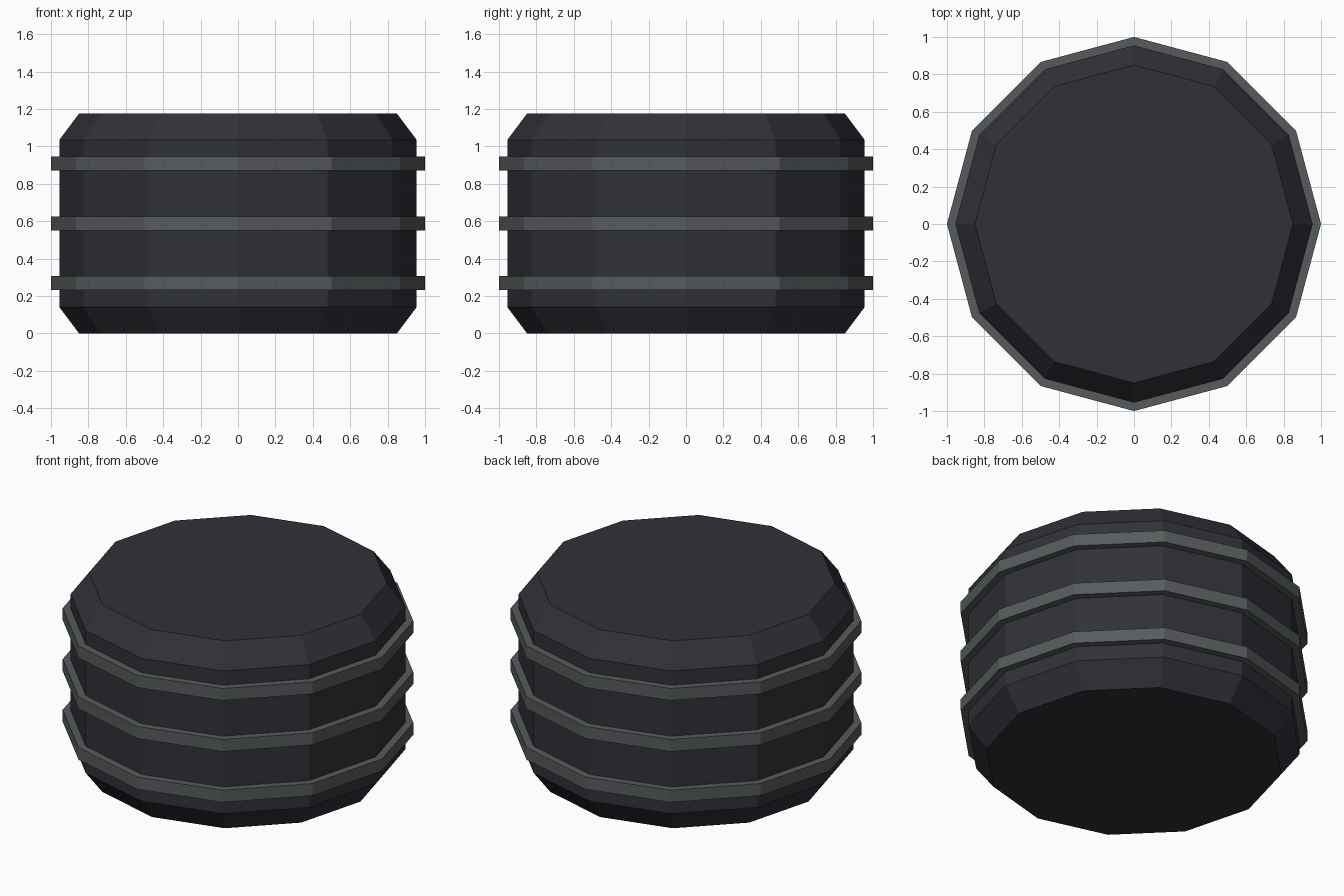
import bpy
import math

SIDES = 12

cube = bpy.data.objects.get("Cube")
if cube:
    bpy.data.objects.remove(cube, do_unlink=True)


def make_material(name, color):
    mat = bpy.data.materials.new(name)
    mat.use_nodes = True
    mat.diffuse_color = color
    mat.node_tree.nodes["Principled BSDF"].inputs["Base Color"].default_value = color
    return mat


def lathe(name, profile, mat, closed=False):
    """Turn a (radius, height) profile, listed bottom to top, into a faceted solid."""
    verts = [(r * math.cos(math.tau * i / SIDES), r * math.sin(math.tau * i / SIDES), z)
             for r, z in profile for i in range(SIDES)]
    rows = len(profile)
    faces = []
    for k in range(rows if closed else rows - 1):
        low, high = k * SIDES, (k + 1) % rows * SIDES
        for i in range(SIDES):
            j = (i + 1) % SIDES
            faces.append((low + i, low + j, high + j, high + i))
    if not closed:
        faces.append(tuple(reversed(range(SIDES))))
        faces.append(tuple(range((rows - 1) * SIDES, rows * SIDES)))
    mesh = bpy.data.meshes.new(name)
    mesh.from_pydata(verts, [], faces)
    mesh.materials.append(mat)
    obj = bpy.data.objects.new(name, mesh)
    bpy.context.collection.objects.link(obj)
    return obj


body_color = make_material("dark slate", (0.03, 0.03, 0.04, 1))
band_color = make_material("grey metal", (0.095, 0.105, 0.105, 1))

# Drum with chamfered rims
lathe("drum_body", [(0.85, 0), (0.955, 0.14), (0.955, 1.035), (0.85, 1.175)], body_color)

# Three raised bands around the drum
for label, z in (("lower", 0.27), ("middle", 0.588), ("upper", 0.908)):
    lathe(label + "_band", [(0.94, z - 0.038), (1, z - 0.038), (1, z + 0.038), (0.94, z + 0.038)],
          band_color, closed=True)
